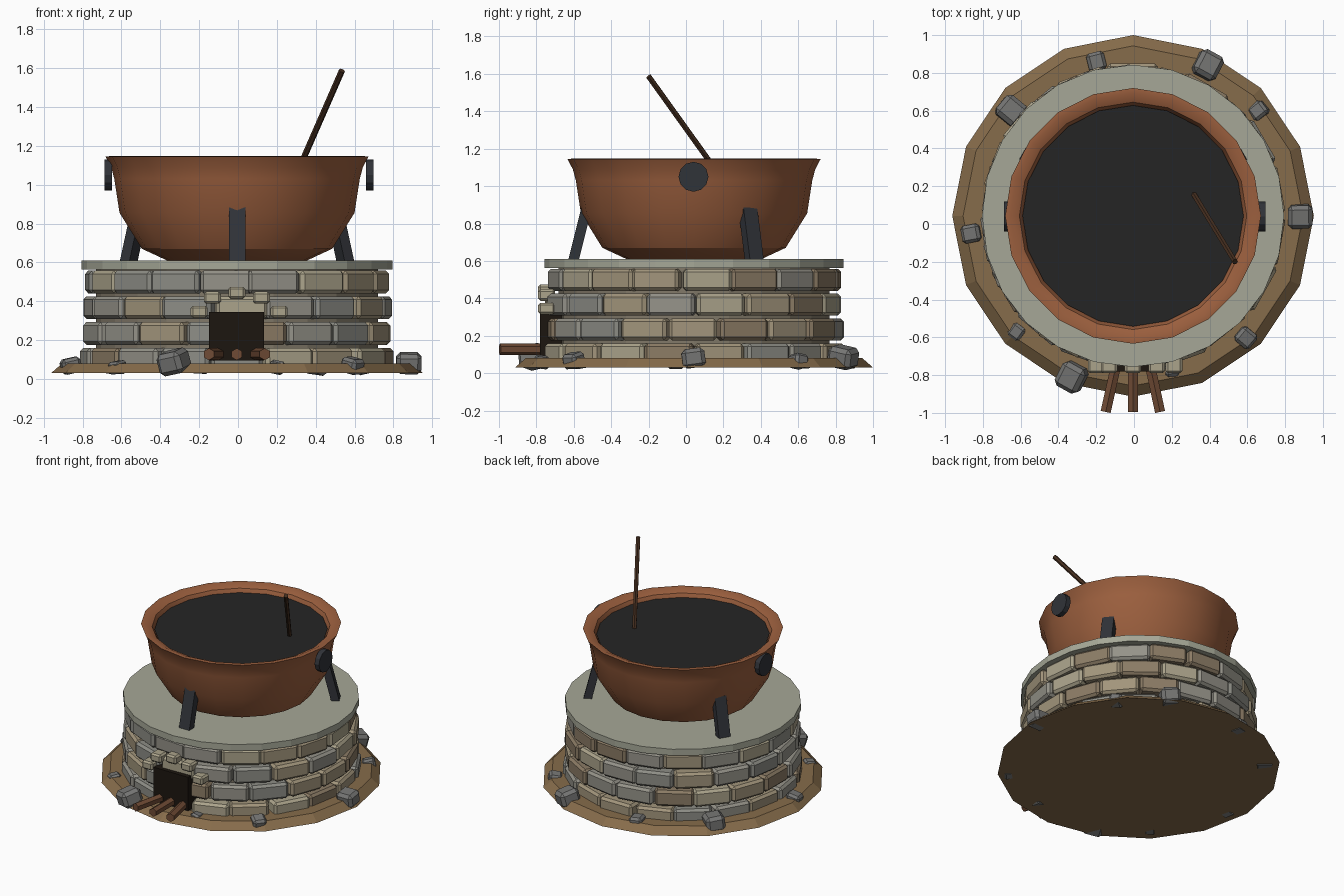
import bpy, bmesh, math, random
from mathutils import Vector, Matrix, Euler

if "Cube" in bpy.data.objects:
    bpy.data.objects.remove(bpy.data.objects["Cube"])

random.seed(7)
CX, CY = -0.005, 0.043  # common axis of base, wall and pot


def material(name, rgb):
    m = bpy.data.materials.new(name)
    m.diffuse_color = (*rgb, 1)
    m.use_nodes = True
    m.node_tree.nodes["Principled BSDF"].inputs["Base Color"].default_value = m.diffuse_color
    return m


EARTH = material("earth", (0.24, 0.15, 0.07))
MORTAR = material("mortar", (0.22, 0.19, 0.14))
SLAB = material("slab", (0.38, 0.39, 0.31))
COPPER = material("copper", (0.33, 0.115, 0.048))
IRON = material("iron", (0.03, 0.033, 0.04))
BREW = material("brew", (0.018, 0.018, 0.018))
SOOT = material("soot", (0.012, 0.008, 0.005))
LOG = material("log", (0.16, 0.07, 0.035))
STICK = material("stick", (0.06, 0.028, 0.014))
ROCK = material("rock", (0.18, 0.18, 0.175))
STONES = [material("stone_%d" % i, c) for i, c in enumerate(
    [(0.36, 0.30, 0.20), (0.30, 0.29, 0.25), (0.41, 0.37, 0.26), (0.26, 0.20, 0.13), (0.27, 0.27, 0.24)])]


def finish(name, bm, mat, matrix=Matrix()):
    me = bpy.data.meshes.new(name)
    bmesh.ops.recalc_face_normals(bm, faces=bm.faces)
    bm.to_mesh(me)
    bm.free()
    ob = bpy.data.objects.new(name, me)
    ob.matrix_world = matrix
    me.materials.append(mat)
    bpy.context.collection.objects.link(ob)
    return ob


def block(name, size, matrix, mat, bevel=0.0):
    bm = bmesh.new()
    bmesh.ops.create_cube(bm, size=1)
    bmesh.ops.scale(bm, vec=size, verts=bm.verts)
    if bevel:
        bmesh.ops.bevel(bm, geom=bm.edges[:], offset=bevel, segments=1, affect='EDGES')
    return finish(name, bm, mat, matrix)


def lathe(name, profile, sides, mat):
    """Spin an (r, z) profile round the common axis; r = 0 ends become poles."""
    bm = bmesh.new()
    vs = [bm.verts.new((0, r, z)) for r, z in profile]
    es = [bm.edges.new(p) for p in zip(vs, vs[1:])]
    bmesh.ops.spin(bm, geom=vs + es, cent=(0, 0, 0), axis=(0, 0, 1),
                   angle=math.tau, steps=sides, use_duplicate=False)
    bmesh.ops.remove_doubles(bm, verts=bm.verts, dist=1e-4)
    return finish(name, bm, mat, Matrix.Translation((CX, CY, 0)))


def rod(name, a, b, radius, sides, mat):
    a, b = Vector(a), Vector(b)
    bm = bmesh.new()
    bmesh.ops.create_cone(bm, cap_ends=True, segments=sides, radius1=radius,
                          radius2=radius, depth=(b - a).length)
    rot = (b - a).to_track_quat('Z', 'Y').to_matrix().to_4x4()
    return finish(name, bm, mat, Matrix.Translation((a + b) / 2) @ rot)


def polar(angle, r, z):
    """Frame on the axis circle: local x outwards, y along the wall."""
    return (Matrix.Translation((CX, CY, 0)) @ Matrix.Rotation(math.radians(angle), 4, 'Z')
            @ Matrix.Translation((r, 0, z)))


# Earth mound, mortar core and top slab
lathe("earth_mound", [(0, 0.03), (0.957, 0.03), (0.9, 0.08), (0, 0.08)], 16, EARTH)
lathe("wall_core", [(0, 0.05), (0.725, 0.05), (0.725, 0.57), (0, 0.57)], 24, MORTAR)
lathe("top_slab", [(0, 0.562), (0.8, 0.562), (0.8, 0.61), (0, 0.61)], 24, SLAB)

# Four courses of wall stones: centre height, outer radius, angular offset
for row, (z, r, off) in enumerate([(0.1, 0.8, 10), (0.234, 0.795, 0), (0.367, 0.785, 11), (0.499, 0.775, 5)]):
    for i in range(18):
        rr = r + random.uniform(-0.008, 0.008)
        width = 0.268 + random.uniform(-0.012, 0.008)
        block("wall_stone_%d_%02d" % (row, i), (0.12, width, 0.117),
              polar(off + i * 20 + random.uniform(-1, 1), rr - 0.06, z),
              random.choice(STONES), 0.017)

# Fire opening with arch stones
block("fire_opening", (0.285, 0.2, 0.25), Matrix.Translation((-0.008, -0.68, 0.22)), SOOT)
for i, (x, z, tilt) in enumerate([(-0.2, 0.345, 0), (-0.132, 0.418, 0), (-0.006, 0.443, 0),
                                  (0.12, 0.418, 0), (0.212, 0.345, 0)]):
    block("arch_stone_%d" % i, (0.088, 0.09, 0.062), Matrix.Translation((x, -0.745, z)),
          STONES[2], 0.012)

# Firewood
for i, (x0, x1) in enumerate([(-0.15, -0.08), (-0.006, -0.006), (0.138, 0.07)]):
    rod("log_%d" % i, (x0, -0.995, 0.127), (x1, -0.68, 0.127), 0.031, 6, LOG)

# Loose rocks round the foot: x, y, size
for i, (x, y, s) in enumerate([(0.88, 0.04, 0.13), (0.39, 0.84, 0.14), (-0.2, 0.86, 0.1),
                               (-0.65, 0.6, 0.14), (-0.86, -0.05, 0.1), (-0.33, -0.81, 0.145),
                               (0.59, -0.6, 0.1), (0.66, 0.6, 0.09), (0.2, -0.77, 0.08),
                               (-0.62, -0.57, 0.08)]):
    turn = math.atan2(y - CY, x)
    rot = Euler((random.uniform(-.25, .25), random.uniform(-.25, .25), turn + random.uniform(-.2, .2)))
    block("loose_rock_%d" % i, (s, s * 0.95, s * 0.8),
          Matrix.Translation((x, y, 0.025 + s * 0.43)) @ rot.to_matrix().to_4x4(), ROCK, s * 0.16)

# Cauldron with rolled lip, and its contents
pot = lathe("cauldron", [(0, 0.603), (0.35, 0.605), (0.49, 0.67), (0.605, 0.855), (0.632, 1.03),
                         (0.648, 1.09), (0.677, 1.145), (0.65, 1.147), (0.602, 1.125),
                         (0.58, 1.08), (0.55, 0.9), (0, 0.7)], 20, COPPER)
bpy.context.view_layer.objects.active = pot
pot.select_set(True)
bpy.ops.object.shade_smooth_by_angle(angle=math.radians(30))
lathe("brew", [(0, 1.06), (0.57, 1.06), (0.585, 1.1), (0, 1.1)], 20, BREW)

# Round side lugs
for side, name in ((-1, "left"), (1, "right")):
    rod("lug_" + name, (side * 0.655 + 0.005, 0.04, 1.05), (side * 0.692 + 0.005, 0.04, 1.05), 0.08, 12, IRON)

# Three iron legs leaning in against the pot
for i, ang in enumerate((-90, 30, 150)):
    lean = Matrix.Rotation(math.radians(-14), 4, 'Y')
    block("leg_%d" % i, (0.055, 0.085, 0.31), polar(ang, 0.613, 0.73) @ lean, IRON)

# Stirring stick
rod("stirring_stick", (0.30, 0.185, 1.05), (0.535, -0.2, 1.587), 0.016, 6, STICK)
